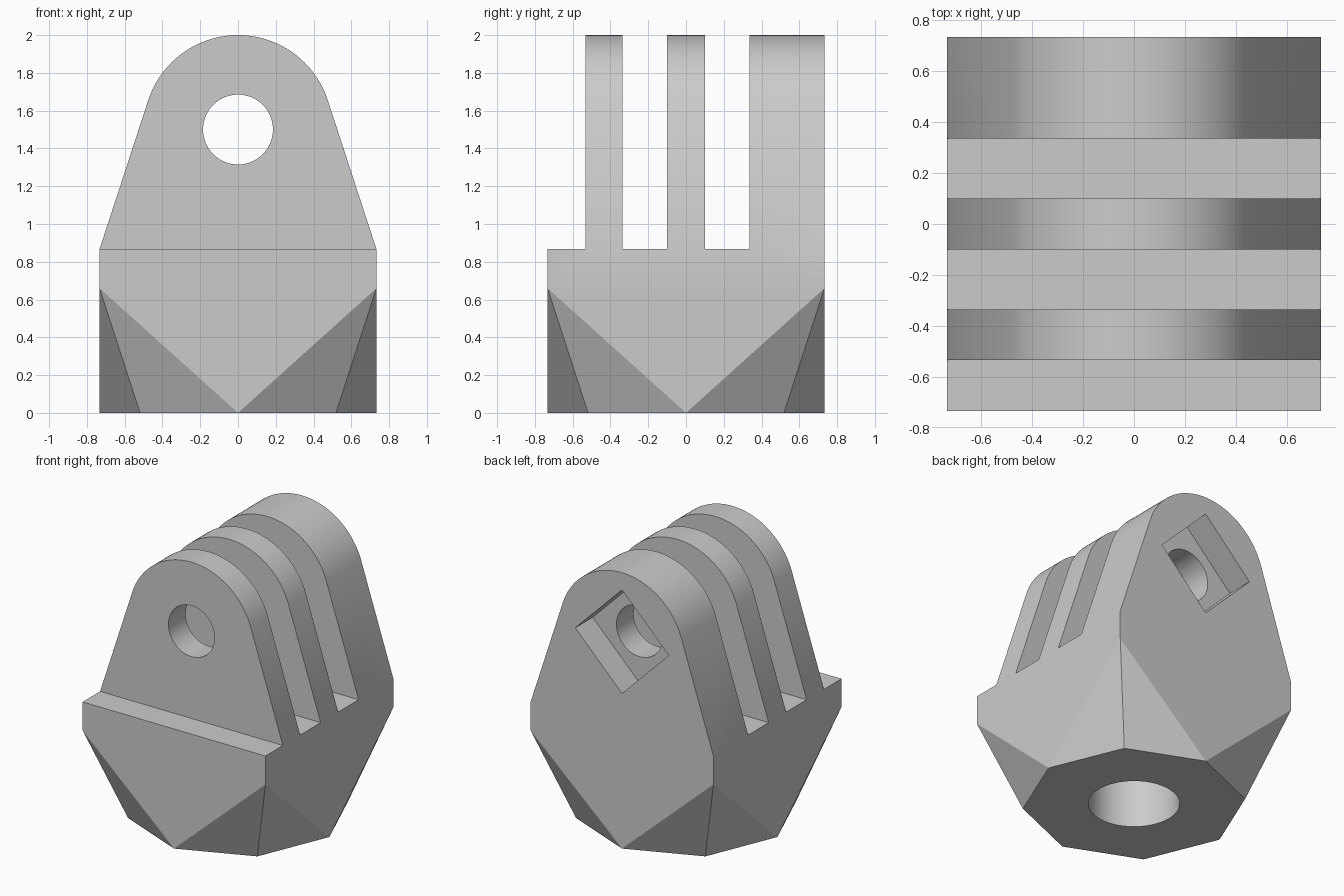
import bpy
import bmesh
from math import sin, cos, pi, radians, acos, atan2, hypot

if "Cube" in bpy.data.objects:
    bpy.data.objects.remove(bpy.data.objects["Cube"], do_unlink=True)

HALF = 0.733         # half width of the square base
CORNER_Z = 0.66      # where the faceted underside begins
DECK_Z = 0.867       # floor of the slots
PIN_Z = 1.5          # height of the cross hole
ARCH_R = 0.5         # radius of the rounded fin tops


def link(name, bm):
    mesh = bpy.data.meshes.new(name)
    bmesh.ops.recalc_face_normals(bm, faces=bm.faces)
    bm.to_mesh(mesh)
    bm.free()
    obj = bpy.data.objects.new(name, mesh)
    bpy.context.scene.collection.objects.link(obj)
    return obj


def box(name, low, high):
    bm = bmesh.new()
    bmesh.ops.create_cube(bm, size=1)
    for v in bm.verts:
        v.co = [(a + b) / 2 + c * (b - a) for a, b, c in zip(low, high, v.co)]
    return link(name, bm)


def cylinder(name, radius, depth, location, sides=64, along_y=False):
    bm = bmesh.new()
    bmesh.ops.create_cone(bm, cap_ends=True, segments=sides,
                          radius1=radius, radius2=radius, depth=depth)
    for v in bm.verts:
        x, y, z = v.co
        if along_y:
            y, z = -z, y
        v.co = (x + location[0], y + location[1], z + location[2])
    return link(name, bm)


# Solid body: octagonal foot, square waist and arched top, wrapped in a hull
points = [(HALF * cos(i * pi / 4), HALF * sin(i * pi / 4), 0) for i in range(8)]
drop = PIN_Z - DECK_Z
tangent = acos(ARCH_R / hypot(HALF, drop)) - atan2(drop, HALF)
steps = 48
for y in (-HALF, HALF):
    points += [(x, y, z) for x in (-HALF, HALF) for z in (CORNER_Z, DECK_Z)]
    for i in range(steps + 1):
        a = tangent + (pi - 2 * tangent) * i / steps
        points.append((ARCH_R * cos(a), y, PIN_Z + ARCH_R * sin(a)))

bm = bmesh.new()
for p in points:
    bm.verts.new(p)
bmesh.ops.convex_hull(bm, input=bm.verts)
bmesh.ops.dissolve_limit(bm, angle_limit=radians(0.5), verts=bm.verts, edges=bm.edges)
body = link("three_fin_mount", bm)

# Cutters: front ledge, two slots, cross hole, square nut pocket, foot socket
cutters = [
    box("ledge_cutter", (-1, -1, DECK_Z), (1, -0.533, 3)),
    box("front_slot_cutter", (-1, -0.335, DECK_Z), (1, -0.1, 3)),
    box("rear_slot_cutter", (-1, 0.1, DECK_Z), (1, 0.335, 3)),
    cylinder("cross_hole_cutter", 0.185, 4, (0, 0, PIN_Z), along_y=True),
    cylinder("nut_pocket_cutter", 0.375, 1, (0, 1.033, PIN_Z), sides=4, along_y=True),
    cylinder("foot_socket_cutter", 0.3, 1.4, (0, 0, 0)),
]
bpy.ops.object.select_all(action="DESELECT")
bpy.context.view_layer.objects.active = body
body.select_set(True)
for cutter in cutters:
    cutter.hide_render = True
    mod = body.modifiers.new(cutter.name, "BOOLEAN")
    mod.operation = "DIFFERENCE"
    mod.solver = "EXACT"
    mod.object = cutter
    bpy.ops.object.modifier_apply(modifier=mod.name)
    bpy.data.objects.remove(cutter, do_unlink=True)

# Single grey plastic
grey = bpy.data.materials.new("plain_grey")
grey.use_nodes = True
color = (0.6, 0.6, 0.6, 1)
grey.diffuse_color = color
grey.node_tree.nodes["Principled BSDF"].inputs["Base Color"].default_value = color
body.data.materials.clear()
body.data.materials.append(grey)
bpy.ops.object.shade_smooth_by_angle(angle=radians(30))
